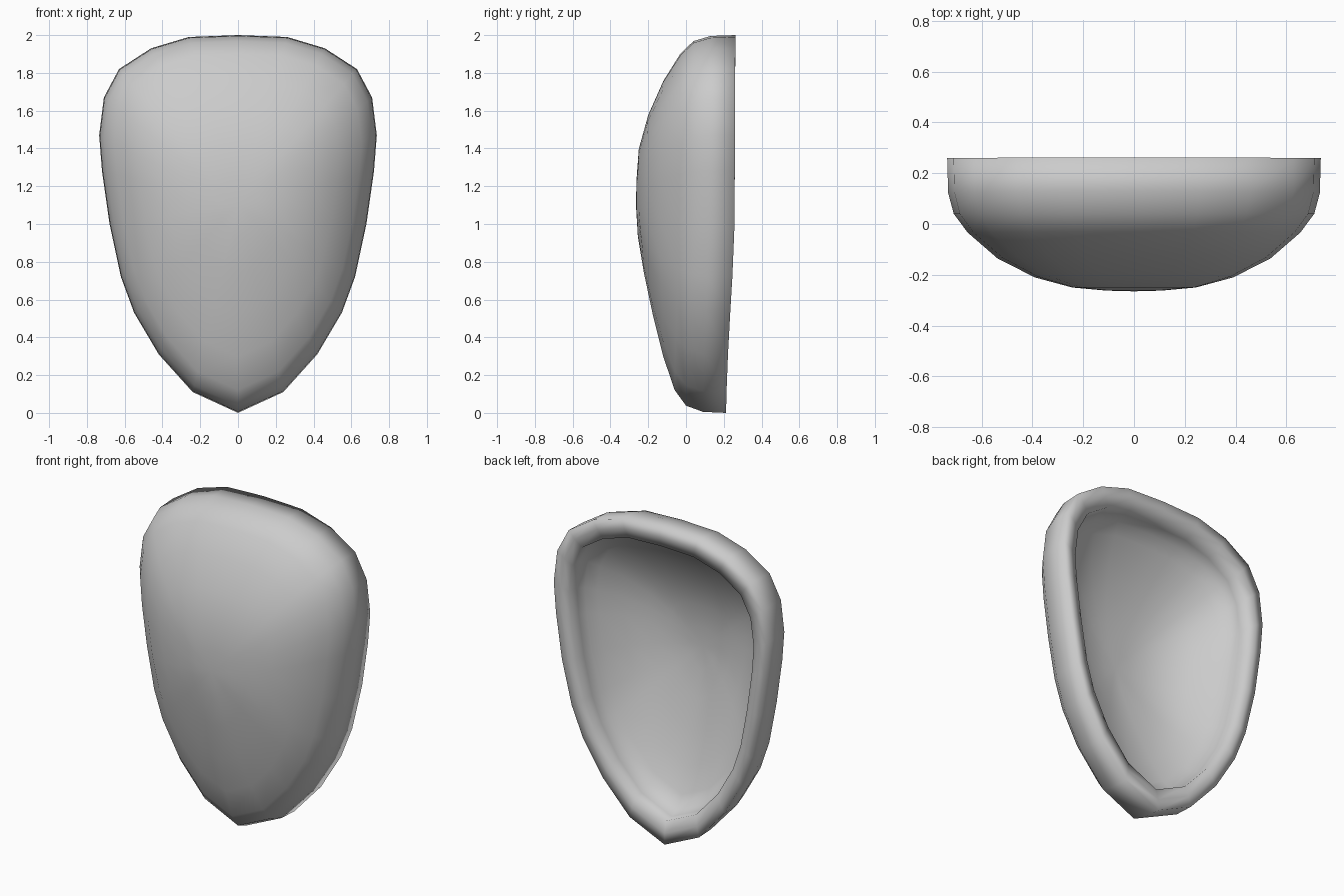
import bpy, bmesh
from math import atan2, sin

cube = bpy.data.objects.get("Cube")
if cube:
    bpy.data.objects.remove(cube, do_unlink=True)

# Half outline of the shield, top to bottom tip (x, z)
HALF = [(0, 2), (.26, 1.99), (.46, 1.93), (.63, 1.82), (.71, 1.67), (.735, 1.47),
        (.72, 1.28), (.68, 1), (.62, .72), (.55, .53), (.42, .31), (.24, .11), (0, 0)]
OUTLINE = HALF + [(-x, z) for x, z in HALF[-2:0:-1]]
MID = 1.1

# Depth of each ring: scale, then y toward the top, side and bottom
RINGS = [(.15, -.262, -.262, -.255), (.33, -.25, -.25, -.222), (.53, -.2, -.213, -.175),
         (.73, -.12, -.14, -.12), (.89, -.03, -.035, -.06), (.965, .04, .04, 0),
         (.995, .13, .12, .09), (1, .262, .258, .212)]
LIP = .87
THICK = .1


def add_ring(bm, scale, top, side, bottom):
    ring = []
    for x, z in OUTLINE:
        up = sin(atan2(z - MID, abs(x)))
        end = top if up > 0 else bottom
        y = side + (end - side) * up * up
        ring.append(bm.verts.new((x * scale, y, MID + (z - MID) * scale)))
    return ring


def bridge(bm, a, b):
    n = len(a)
    for i in range(n):
        j = (i + 1) % n
        bm.faces.new((a[i], a[j], b[j], b[i]))


def cap(bm, ring, y):
    centre = bm.verts.new((0, y, MID))
    for i, v in enumerate(ring):
        bm.faces.new((centre, v, ring[(i + 1) % len(ring)]))


bm = bmesh.new()
# Domed front and outer wall
loops = [add_ring(bm, *r) for r in RINGS]
# Rolled lip and hollow back
loops.append(add_ring(bm, (1 + LIP) / 2, *RINGS[-1][1:]))
for i, (s, *ys) in enumerate(reversed(RINGS)):
    gap = (-.015, .05, .08)[i] if i < 3 else THICK
    loops.append(add_ring(bm, s * LIP, *[y + gap for y in ys]))
for a, b in zip(loops, loops[1:]):
    bridge(bm, a, b)
cap(bm, loops[0], -.265)
cap(bm, loops[-1], -.265 + THICK)
bmesh.ops.recalc_face_normals(bm, faces=bm.faces)
for f in bm.faces:
    f.smooth = True

mesh = bpy.data.meshes.new("shield_shell")
bm.to_mesh(mesh)
bm.free()
shell = bpy.data.objects.new("shield_shell", mesh)
bpy.context.collection.objects.link(shell)

# Plain grey
GREY = (.6, .6, .6, 1)
mat = bpy.data.materials.new("plain_grey")
mat.use_nodes = True
mat.diffuse_color = GREY
mat.node_tree.nodes["Principled BSDF"].inputs["Base Color"].default_value = GREY
mesh.materials.append(mat)
